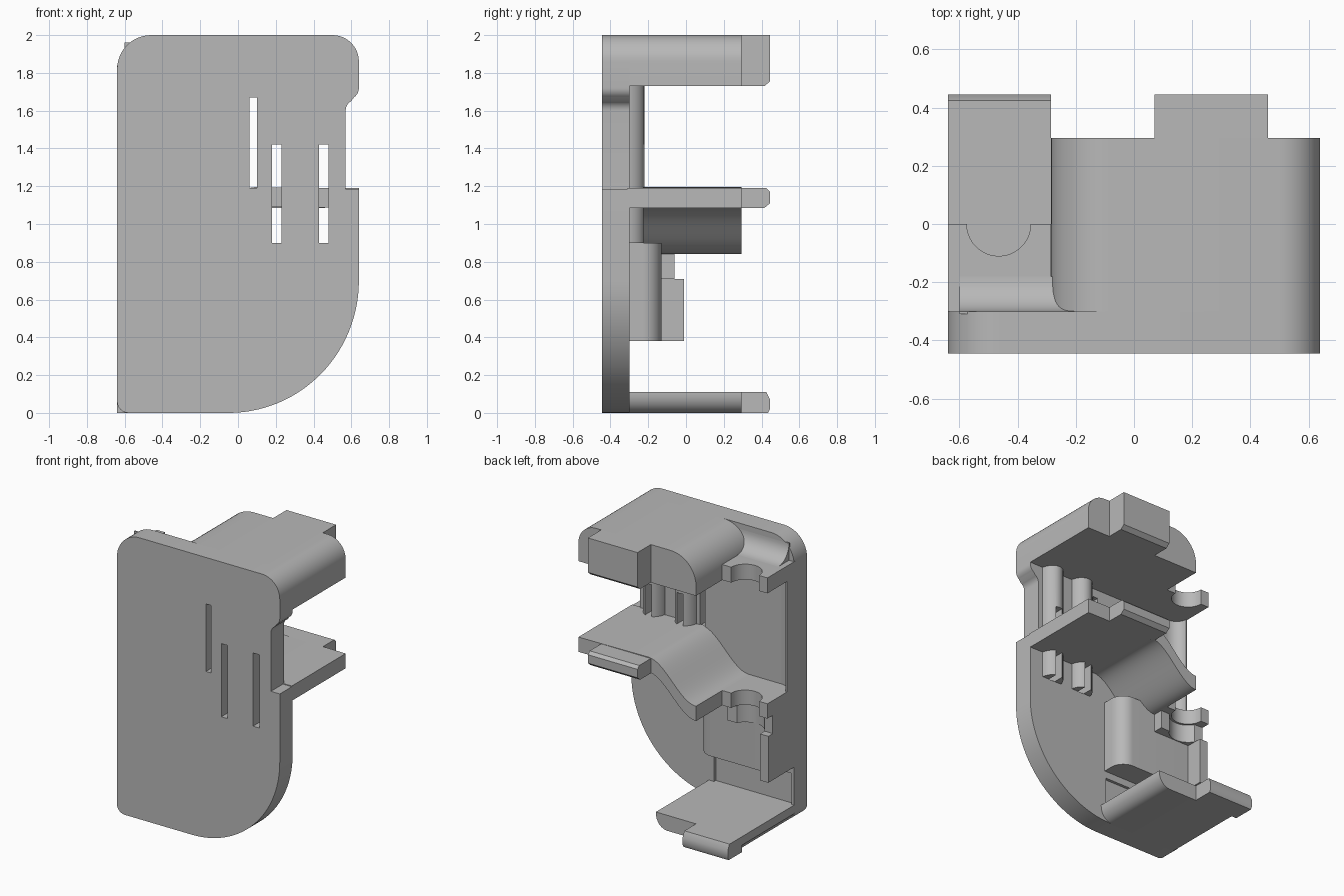
import bpy, bmesh, math
from mathutils import Vector

if "Cube" in bpy.data.objects:
    bpy.data.objects.remove(bpy.data.objects["Cube"])

grey = bpy.data.materials.new("plain grey")
grey.use_nodes = True
colour = (0.48, 0.48, 0.48, 1)
grey.diffuse_color = colour
grey.node_tree.nodes["Principled BSDF"].inputs["Base Color"].default_value = colour


def arc(cx, cy, rx, ry, start, end, steps=12):
    """Points along an elliptical arc, angles in degrees."""
    angles = [math.radians(start + (end - start) * i / steps) for i in range(steps + 1)]
    return [(cx + rx * math.cos(a), cy + ry * math.sin(a)) for a in angles]


def rect(x0, x1, y0, y1):
    return [(x0, y0), (x1, y0), (x1, y1), (x0, y1)]


def prism(name, outline, axis, low, high):
    """Extrude a 2D outline along x, y or z."""
    place = {"x": lambda p, d: (d, p[0], p[1]),
             "y": lambda p, d: (p[0], d, p[1]),
             "z": lambda p, d: (p[0], p[1], d)}[axis]
    bm = bmesh.new()
    face = bm.faces.new([bm.verts.new(place(p, low)) for p in outline])
    moved = bmesh.ops.extrude_face_region(bm, geom=[face])["geom"]
    shift = Vector(place((0, 0), high - low))
    bmesh.ops.translate(bm, vec=shift, verts=[v for v in moved if isinstance(v, bmesh.types.BMVert)])
    bmesh.ops.recalc_face_normals(bm, faces=bm.faces)
    mesh = bpy.data.meshes.new(name)
    bm.to_mesh(mesh)
    bm.free()
    mesh.materials.append(grey)
    obj = bpy.data.objects.new(name, mesh)
    bpy.context.collection.objects.link(obj)
    return obj


def cut(obj, cutters):
    """Subtract the cutters, then discard them."""
    bpy.context.view_layer.objects.active = obj
    for cutter in cutters:
        mod = obj.modifiers.new("cut", "BOOLEAN")
        mod.operation, mod.solver, mod.object = "DIFFERENCE", "EXACT", cutter
        bpy.ops.object.modifier_apply(modifier=mod.name)
        bpy.data.objects.remove(cutter)


BACK, INNER, SHELF, TAB = -0.445, -0.30, 0.295, 0.445
LEFT, RIGHT, STEP = -0.64, 0.64, -0.285

# Face plate with slots and a shallow recess behind its foot
outline = (arc(-0.58, 0.06, 0.06, 0.06, 180, 270, 6) + arc(-0.05, 0.70, 0.69, 0.70, 270, 360, 28)
           + [(RIGHT, 1.185), (0.57, 1.185)] + arc(0.62, 1.60, 0.05, 0.055, 180, 115, 6)
           + arc(0.58, 1.72, 0.06, 0.06, -55, 0, 6)
           + arc(0.50, 1.86, 0.14, 0.14, 0, 90) + arc(-0.46, 1.82, 0.18, 0.18, 90, 180))
plate = prism("face_plate", outline, "y", BACK, INNER)
slots = [(0.06, 0.10, 1.19, 1.67), (0.18, 0.23, 0.90, 1.42), (0.43, 0.48, 0.90, 1.42)]
cut(plate, [prism("slot_cutter", rect(*s), "y", -1, 0) for s in slots]
    + [prism("recess_cutter", rect(-0.62, -0.01, 0.11, 0.33), "y", INNER - 0.02, 0)])

# Rounded guides around the two lower slots
for x in (0.205, 0.455):
    for low, high in ((0.90, 1.10), (1.18, 1.74)):
        guide = prism("slot_guide", arc(x, INNER - 0.02, 0.08, 0.10, 0, 180), "z", low, high)
        cut(guide, [prism("slot_cutter", rect(x - 0.025, x + 0.025, 0.8, 1.42), "y", -1, 0)])

# Top shelf, rounded at both upper corners
top = ([(STEP, 1.73), (RIGHT, 1.73)] + arc(0.50, 1.86, 0.14, 0.14, 0, 90)
       + arc(-0.085, 1.80, 0.20, 0.20, 90, 180))
prism("top_shelf", top, "y", INNER - 0.01, SHELF)

# Middle shelf sweeping down in an S
wave = [(0.09 - 0.375 * i / 20, 0.125 * (1 + math.cos(math.pi * i / 20))) for i in range(21)]
middle = ([(x, 0.945 + z) for x, z in wave] + [(x, 0.84 + z) for x, z in reversed(wave)]
          + [(RIGHT, 1.085), (RIGHT, 1.19)])
prism("middle_shelf", middle, "y", INNER - 0.01, SHELF)

# Bottom shelf with a rounded free end
bottom = [(-0.60, 0), (LEFT, 0.05), (LEFT, 0.11), (0.03, 0.11)] + arc(-0.06, 0.10, 0.09, 0.10, 0, -90, 8)
prism("bottom_shelf", bottom, "y", INNER - 0.01, SHELF)

# Chamfered tabs at the shelf ends
for name, x0, x1, z0, z1 in (("top_tab", 0.07, 0.46, 1.73, 2.0),
                             ("middle_tab", 0.07, 0.46, 1.085, 1.19)):
    tab = [(SHELF - 0.01, z0), (TAB - 0.03, z0), (TAB, z0 + 0.025), (TAB, z1 - 0.02 * (z0 < 1.5)),
           (TAB - 0.02 * (z0 < 1.5), z1), (SHELF - 0.01, z1)]
    prism(name, tab, "x", x0, x1)
prism("bottom_tab", [(SHELF - 0.01, 0), (TAB - 0.01, 0), (TAB, 0.02), (TAB, 0.07), (TAB - 0.02, 0.11),
                     (SHELF - 0.01, 0.11)], "x", LEFT, STEP)

# Two ledges with half round notches
notched = ([(LEFT, INNER - 0.01), (STEP, INNER - 0.01), (STEP, 0)]
           + arc(-0.465, 0, 0.11, 0.11, 0, -180, 20) + [(LEFT, 0)])
prism("top_ledge", notched, "z", 1.73, 1.84)
prism("middle_ledge", notched, "z", 0.84, 0.945)

# Concave fillet between the top ledge, the shelf and the plate
fillet = [(INNER - 0.01, 1.83)] + [(-0.18, 1.83)] + arc(-0.18, 1.96, 0.12, 0.12, 270, 180) + [(INNER - 0.01, 1.96)]
prism("top_fillet", fillet, "x", -0.60, -0.10)

# Side rim curving out of the plate
rim = [(LEFT, INNER - 0.01), (-0.54, INNER - 0.01)] + arc(-0.54, -0.22, 0.09, 0.08, 270, 180, 8) + [(LEFT, -0.22)]
prism("side_rim", rim, "z", 0.94, 1.74)

# Pillar below the middle ledge, with prong and notched collar
pillar = [(LEFT, INNER - 0.01), (0.0, INNER - 0.01)] + arc(-0.10, -0.23, 0.10, 0.10, 0, 90, 10) + [(LEFT, -0.13)]
prism("pillar", pillar, "z", 0.38, 0.90)
prism("prong", rect(LEFT, -0.575, -0.14, -0.01), "z", 0.38, 0.71)
collar = ([(LEFT, -0.14), (STEP, -0.14), (STEP, -0.06)]
          + arc(-0.465, 0, 0.125, 0.125, -30, -150, 16) + [(LEFT, -0.06)])
prism("collar", collar, "z", 0.71, 0.85)

# Smooth the rounded surfaces, keeping edges sharp
for obj in bpy.context.scene.objects:
    obj.select_set(obj.type == "MESH")
bpy.ops.object.shade_smooth_by_angle(angle=math.radians(30))
